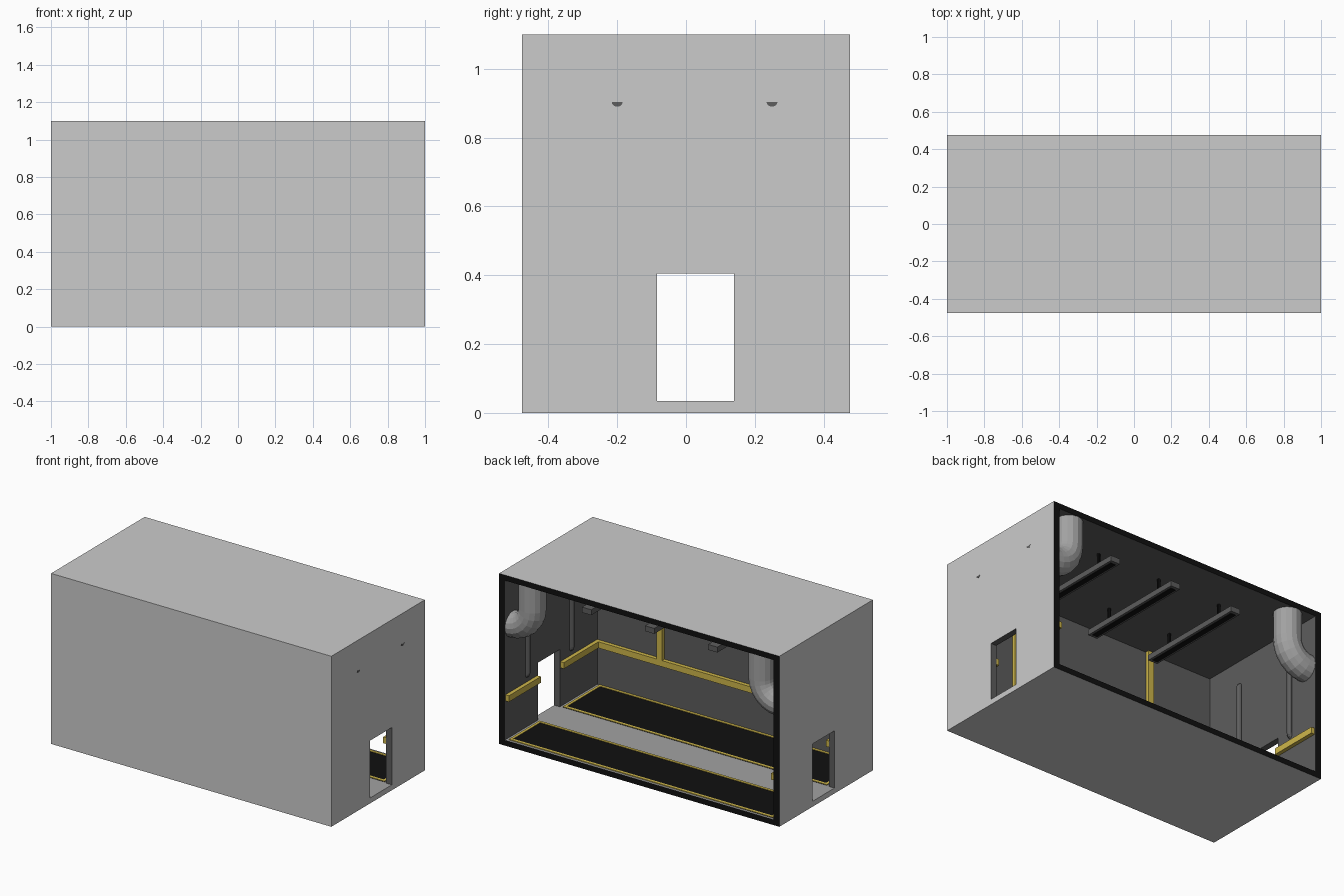
import bpy, bmesh, math
from mathutils import Vector

if "Cube" in bpy.data.objects:
    bpy.data.objects.remove(bpy.data.objects["Cube"])


def mat(name, r, g, b):
    m = bpy.data.materials.new(name)
    m.diffuse_color = (r, g, b, 1)
    m.use_nodes = True
    m.node_tree.nodes["Principled BSDF"].inputs["Base Color"].default_value = m.diffuse_color
    return m


LIGHT = mat("light_grey", .75, .77, .75)
MID = mat("mid_grey", .36, .36, .36)
DARK = mat("dark_grey", .11, .11, .11)
BLACK = mat("black", .005, .005, .005)
YELLOW = mat("yellow", .62, .47, .07)


def finish(name, bm, m):
    bmesh.ops.recalc_face_normals(bm, faces=bm.faces)
    me = bpy.data.meshes.new(name)
    bm.to_mesh(me)
    bm.free()
    if m:
        me.materials.append(m)
    ob = bpy.data.objects.new(name, me)
    bpy.context.collection.objects.link(ob)
    return ob


def box(name, x, y, z, m=None):
    """Box from (min, max) ranges."""
    bm = bmesh.new()
    bmesh.ops.create_cube(bm, size=1)
    for v in bm.verts:
        v.co = [r[0] if c < 0 else r[1] for c, r in zip(v.co, (x, y, z))]
    return finish(name, bm, m)


def tube(name, pts, r, sides, m):
    """Tube swept along a path lying in an xz plane, with capped ends."""
    bm = bmesh.new()
    pts = [Vector(p) for p in pts]
    rings = []
    for i, p in enumerate(pts):
        t = (pts[min(i + 1, len(pts) - 1)] - pts[max(i - 1, 0)]).normalized()
        side = Vector((0, 1, 0))
        up = t.cross(side)
        rings.append([bm.verts.new(p + r * (math.cos(a) * side + math.sin(a) * up))
                      for a in (2 * math.pi * k / sides for k in range(sides))])
    for a, b in zip(rings, rings[1:]):
        for k in range(sides):
            j = (k + 1) % sides
            bm.faces.new((a[k], a[j], b[j], b[k]))
    bm.faces.new(rings[0])
    bm.faces.new(rings[-1])
    return finish(name, bm, m)


def bend(cx, y, cz, r, s, a0, a1, n):
    """Arc points in the xz plane, mirrored in x by s."""
    return [(s * (cx + r * math.cos(a)), y, cz + r * math.sin(a))
            for a in (math.radians(a0 + (a1 - a0) * i / n) for i in range(n + 1))]


IX, FLOOR, CEIL, FRONT, BACK = .96, .035, 1.065, -.467, .477

# Shell: open at the back, a doorway through both ends
shell = box("room_shell", (-1, 1), (-.477, BACK), (0, 1.1), LIGHT)
for cutter in (box("room_cutter", (-IX, IX), (FRONT, .7), (FLOOR, CEIL)),
               box("door_cutter", (-1.2, 1.2), (-.085, .14), (FLOOR, .405))):
    cutter.hide_render = True
    mod = shell.modifiers.new("cut", "BOOLEAN")
    mod.operation = "DIFFERENCE"
    mod.solver = "EXACT"
    mod.object = cutter
    bpy.context.view_layer.objects.active = shell
    bpy.ops.object.modifier_apply(modifier=mod.name)
    bpy.data.objects.remove(cutter)

# Shell colours: light outside, dark inside, black cut edge, grey floor
me = shell.data
me.materials.clear()
for m in (LIGHT, DARK, BLACK, MID):
    me.materials.append(m)
for p in me.polygons:
    c, n = p.center, p.normal
    if n.y > .9 and c.y > BACK - .005:
        p.material_index = 2
    elif n.z > .9 and abs(c.z - FLOOR) < .005:
        p.material_index = 3
    elif abs(c.x) > .999 or c.z < .001 or c.z > 1.099 or c.y < -.476:
        p.material_index = 0
    else:
        p.material_index = 1

# Black floor panels with yellow borders either side of the walkway
X, W = .942, .018
for tag, y0, y1 in (("front", -.463, -.09), ("rear", .148, .46)):
    box(tag + "_floor_panel", (-X, X), (y0, y1), (FLOOR - .005, FLOOR + .002), BLACK)
    zz = (FLOOR - .004, FLOOR + .005)
    box(tag + "_border_near", (-X, X), (y0, y0 + W), zz, YELLOW)
    box(tag + "_border_far", (-X, X), (y1 - W, y1), zz, YELLOW)
    for s in (-1, 1):
        box(tag + "_border_end", sorted((s * X, s * (X - W))), (y0 + W, y1 - W), zz, YELLOW)

# Yellow wall rails and posts
RZ, RD = (.285, .325), .025
box("front_rail", (-IX, IX), (FRONT, FRONT + RD), RZ, YELLOW)
for s in (-1, 1):
    xs = sorted((s * IX, s * (IX - RD)))
    box("end_rail_front", xs, (FRONT + RD, -.09), RZ, YELLOW)
    box("end_rail_rear", xs, (.145, .47), RZ, YELLOW)
    box("wall_post", (s * .5 - .02, s * .5 + .02), (FRONT, FRONT + RD), (RZ[1], CEIL), YELLOW)

# Hanging ceiling lights with a recessed-looking strip and two rods each
for x in (-.45, 0, .45):
    box("light_housing", (x - .033, x + .033), (-.37, .37), (.945, .98), DARK)
    box("light_strip", (x - .018, x + .018), (-.35, .35), (.941, .947), BLACK)
    for y in (-.22, .22):
        tube("light_rod", [(x, y, .978), (x, y, CEIL + .005)], .01, 8, BLACK)

# End-wall ducts and conduits
for s in (-1, 1):
    path = [(s * .82, .393, CEIL + .005)]
    path += bend(.96, .393, .895, .14, s, 180, 270, 6) + [(s * .975, .393, .755)]
    tube("air_duct", path, .083, 16, MID)
    for y in (-.2, .25):
        low = bend(.975, y, .385, .02, s, 270, 180, 4)
        high = bend(.975, y, .885, .02, s, 180, 90, 4)
        tube("wall_conduit", low + high, .016, 12, DARK)

# Small conduit outlets on the right outer wall
for y in (-.2, .25):
    bm = bmesh.new()
    arc = [(y + .016 * math.cos(a), .904 + .014 * math.sin(a))
           for a in (math.pi + math.pi * i / 8 for i in range(9))]
    f = bm.faces.new([bm.verts.new((.98, *p)) for p in arc])
    ext = bmesh.ops.extrude_face_region(bm, geom=[f])["geom"]
    bmesh.ops.translate(bm, vec=(.021, 0, 0),
                        verts=[g for g in ext if isinstance(g, bmesh.types.BMVert)])
    finish("conduit_outlet", bm, DARK)
